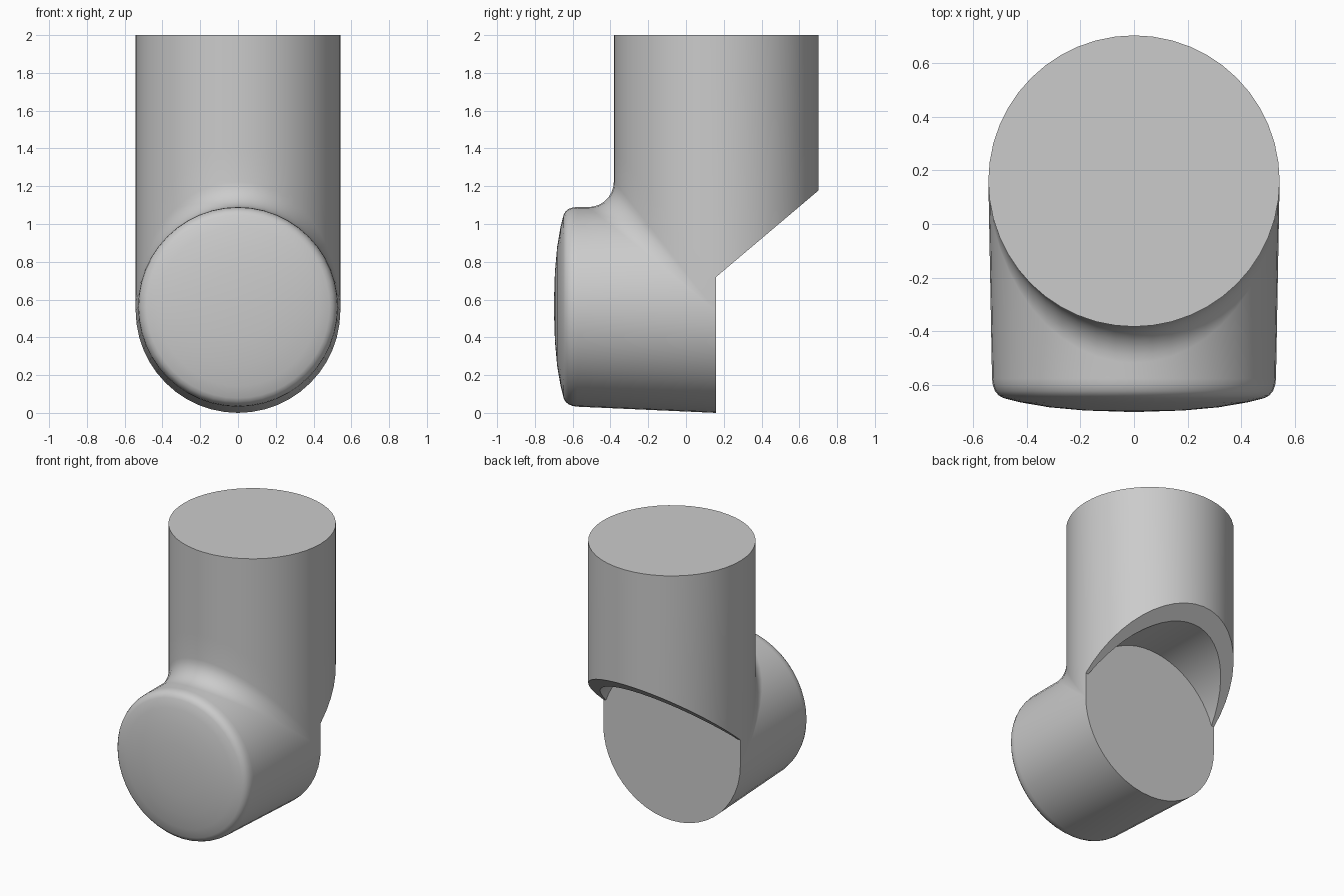
import bpy, bmesh
from math import sin, cos, pi, acos, sqrt

if "Cube" in bpy.data.objects:
    bpy.data.objects.remove(bpy.data.objects["Cube"], do_unlink=True)

R = 0.542          # radius of both tubes
AXIS = 0.16        # y of the upright axis, also the flat back
TOP = 2.0
CUT_Z = 0.72       # height where the slanted cut starts
SLOPE = 0.845      # rise of the slanted cut
FILLET = 0.135
N = 24             # segments per half circle
ARC = 7

bm = bmesh.new()


def strip(rows):
    """Skin between neighbouring rows of points, dropping collapsed corners."""
    verts = [[bm.verts.new(p) for p in row] for row in rows]
    for a, b in zip(verts, verts[1:]):
        for i in range(len(a) - 1):
            bm.faces.new((a[i], a[i + 1], b[i + 1], b[i]))


def cap(points):
    bm.faces.new([bm.verts.new(p) for p in points])


def taper(y):
    """Centre height and radius of the level tube, narrowing to the front."""
    t = (AXIS - y) / 0.76
    return R + 0.02 * t, R - 0.014 * t


def level(a, y, scale=1.0):
    zc, r = taper(y)
    return (r * scale * sin(a), y, zc + r * scale * cos(a))


# Rounded rim and shallow dome at the front end: (y, radius factor)
NOSE = [(-0.575, 1), (-0.6, 0.995), (-0.622, 0.98), (-0.638, 0.955), (-0.648, 0.92),
        (-0.664, 0.8), (-0.682, 0.6), (-0.694, 0.35), (-0.7, 0)]


def nose(a):
    return [level(a, y, s) for y, s in NOSE]


def elbow_path(a):
    """Down the upright tube, around the fillet and out along the level tube."""
    c = max(cos(a), 0.0)
    f = FILLET * c
    yv = AXIS - R * c
    foot = level(a, yv - f)
    zh, x = foot[2], R * sin(a)
    path = [(x, yv, TOP), (x, yv, zh + f + CUT_Z - R)]
    for i in range(ARC + 1):
        k = i / ARC
        b = k * pi / 2
        path.append((x + (foot[0] - x) * k, yv - f + f * cos(b), zh + f - f * sin(b)))
    return path + nose(a)


half = [-pi / 2 + pi * i / N for i in range(N + 1)]
under = [a + pi for a in half]

# Front of the upright tube blended into the level tube, then its underside
strip([elbow_path(a) for a in half])
strip([[level(a, AXIS)] + nose(a) for a in under])

# Back of the upright tube down to the slanted cut
rim = [(R * sin(a), AXIS + R * cos(a), CUT_Z + SLOPE * R * cos(a)) for a in half]
strip([[(x, y, TOP) for x, y, z in rim], rim])

# Slanted rim and the round recess behind it
RP = 0.55
lim = acos((CUT_Z - R) / RP)
arch = [(RP * sin(lim * (2 * i / N - 1)), R + RP * cos(lim * (2 * i / N - 1)))
        for i in range(N + 1)]
inner = [(x, AXIS + (z - CUT_Z) / SLOPE, z) for x, z in arch]
recess = [(x, AXIS, z) for x, z in arch]
strip([rim, inner])
strip([inner, recess])

# Flat back and flat top
cap([(-R, AXIS, CUT_Z)] + recess + [(R, AXIS, CUT_Z)] + [level(a, AXIS) for a in under])
cap([(R * sin(2 * pi * i / (2 * N)), AXIS + R * cos(2 * pi * i / (2 * N)), TOP)
     for i in range(2 * N)])

bmesh.ops.remove_doubles(bm, verts=bm.verts, dist=0.0005)
bmesh.ops.recalc_face_normals(bm, faces=bm.faces)
mesh = bpy.data.meshes.new("elbow_joint")
bm.to_mesh(mesh)
bm.free()
elbow = bpy.data.objects.new("elbow_joint", mesh)
bpy.context.collection.objects.link(elbow)

mat = bpy.data.materials.new("plain_grey")
mat.use_nodes = True
grey = (0.6, 0.6, 0.6, 1)
mat.diffuse_color = grey
mat.node_tree.nodes["Principled BSDF"].inputs["Base Color"].default_value = grey
mesh.materials.append(mat)

bpy.ops.object.select_all(action='DESELECT')
elbow.select_set(True)
bpy.context.view_layer.objects.active = elbow
bpy.ops.object.shade_smooth_by_angle(angle=pi / 6)
